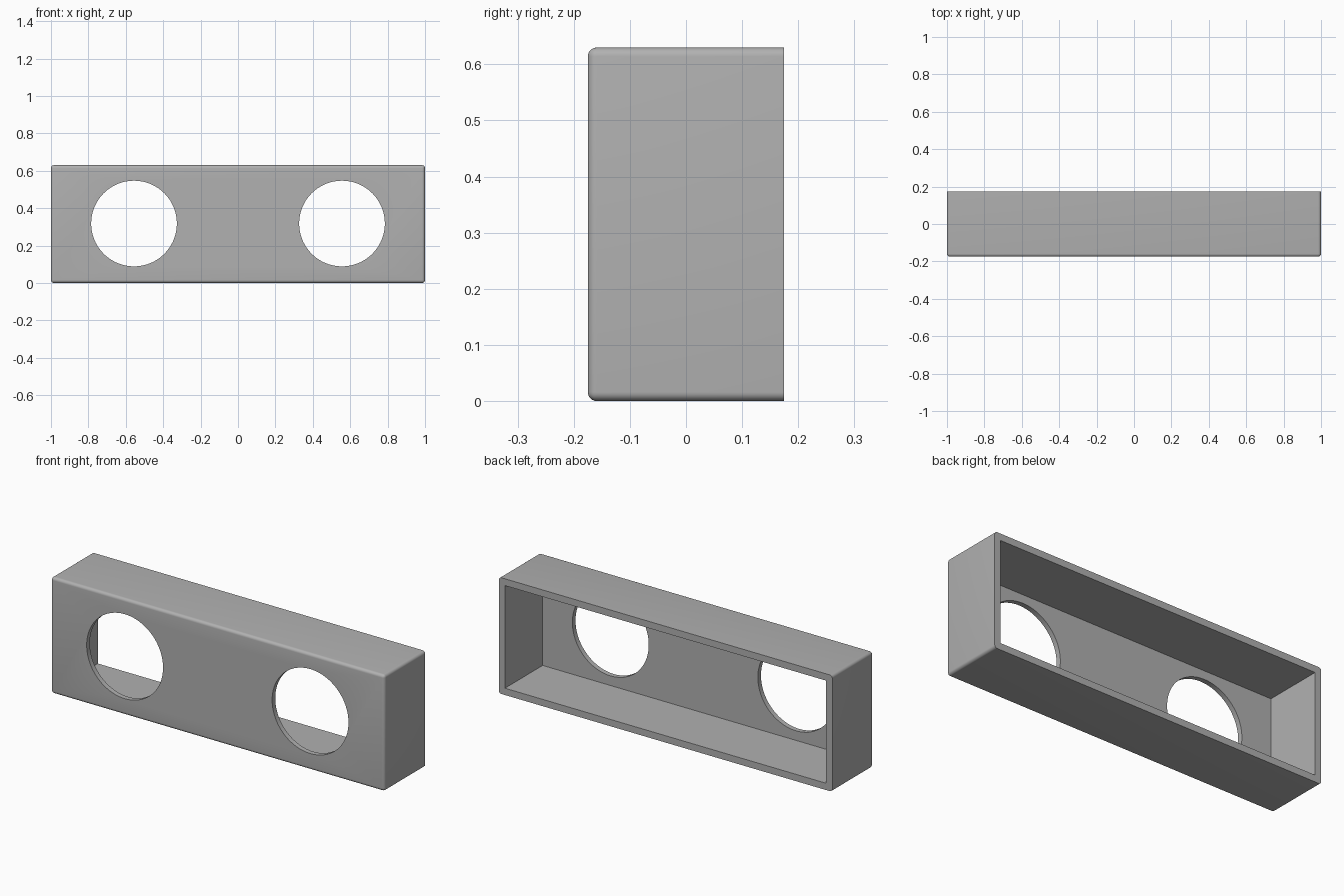
import bpy
import bmesh
import math
from mathutils import Matrix, Vector

old = bpy.data.objects.get("Cube")
if old:
    bpy.data.objects.remove(old, do_unlink=True)

WIDTH, DEPTH, HEIGHT = 2.0, 0.35, 0.63
WALL, FACE, ROUND = 0.037, 0.027, 0.016
HOLE_X, HOLE_RADIUS = 0.556, 0.229

grey = bpy.data.materials.new("grey plastic")
grey.use_nodes = True
colour = (0.44, 0.44, 0.44, 1)
grey.diffuse_color = colour
grey.node_tree.nodes["Principled BSDF"].inputs["Base Color"].default_value = colour


def add_object(name, bm):
    mesh = bpy.data.meshes.new(name)
    bm.to_mesh(mesh)
    bm.free()
    mesh.materials.append(grey)
    obj = bpy.data.objects.new(name, mesh)
    bpy.context.collection.objects.link(obj)
    return obj


def box(size, centre):
    bm = bmesh.new()
    matrix = Matrix.Translation(centre) @ Matrix.Diagonal((*size, 1))
    bmesh.ops.create_cube(bm, size=1, matrix=matrix)
    return bm


def cut(target, cutter):
    cutter.hide_render = True
    mod = target.modifiers.new("cut", "BOOLEAN")
    mod.operation = "DIFFERENCE"
    mod.solver = "EXACT"
    mod.object = cutter
    bpy.context.view_layer.objects.active = target
    bpy.ops.object.modifier_apply(modifier=mod.name)
    bpy.data.objects.remove(cutter, do_unlink=True)


# Outer block, rounded everywhere except around the open back
middle = Vector((0, 0, HEIGHT / 2))
bm = box((WIDTH, DEPTH, HEIGHT), middle)
edges = [e for e in bm.edges if any(v.co.y < 0 for v in e.verts)]
bmesh.ops.bevel(bm, geom=edges, offset=ROUND, segments=6, profile=0.5,
                affect="EDGES", clamp_overlap=True)
housing = add_object("housing", bm)

# Hollow interior, open at the back
cavity = box((WIDTH - 2 * WALL, DEPTH, HEIGHT - 2 * WALL), middle + Vector((0, FACE, 0)))
cut(housing, add_object("cavity_cutter", cavity))

# Round openings through the front panel
for side in (-1, 1):
    bm = bmesh.new()
    place = Matrix.Translation((side * HOLE_X, -DEPTH / 2, HEIGHT / 2 + 0.003))
    bmesh.ops.create_cone(bm, cap_ends=True, segments=96, radius1=HOLE_RADIUS,
                          radius2=HOLE_RADIUS, depth=0.2,
                          matrix=place @ Matrix.Rotation(math.pi / 2, 4, "X"))
    cut(housing, add_object("hole_cutter", bm))

# Smooth shading on the rounded edges and hole rims only
bpy.ops.object.select_all(action="DESELECT")
housing.select_set(True)
bpy.context.view_layer.objects.active = housing
bpy.ops.object.shade_smooth_by_angle(angle=math.radians(30))
